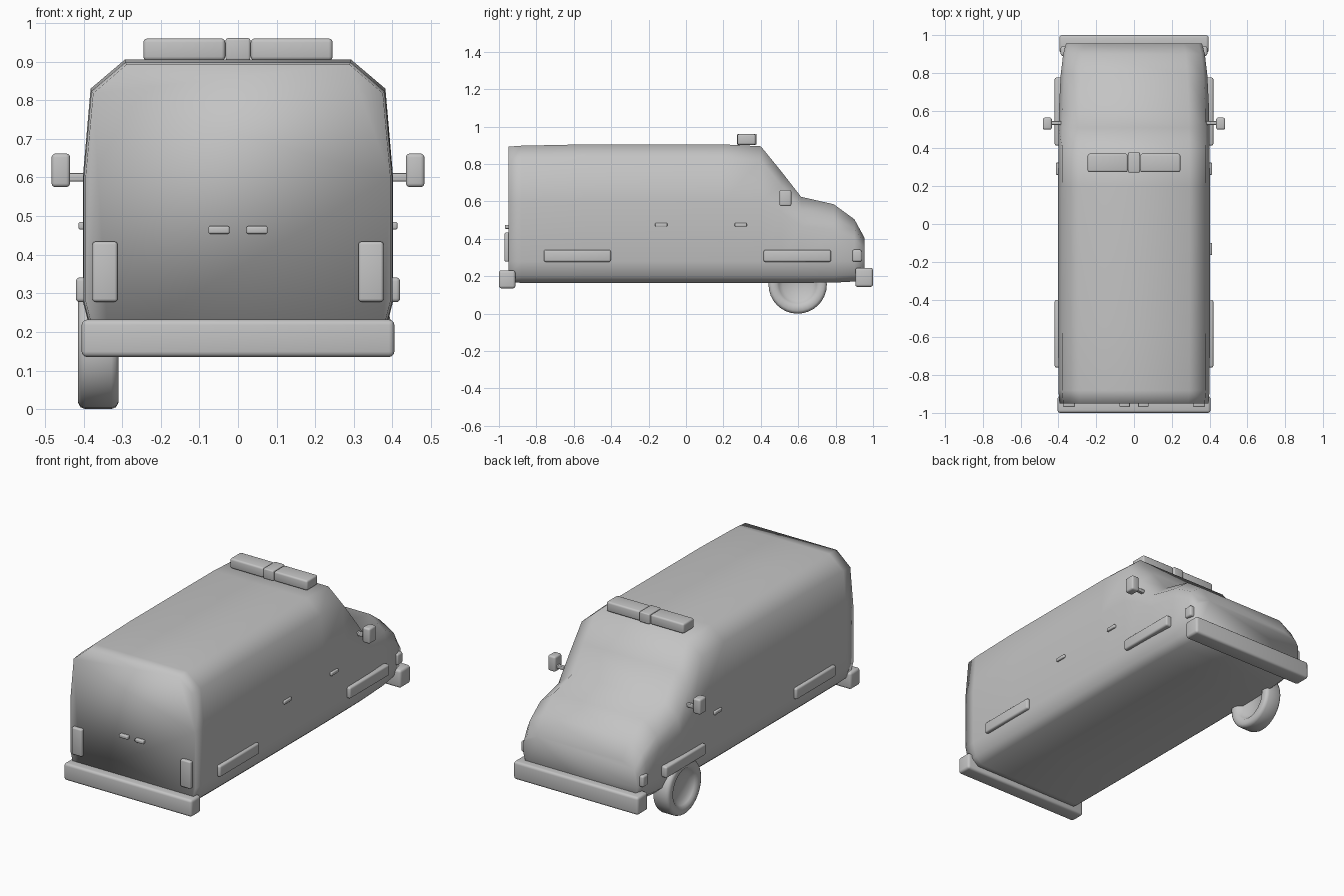
import bpy, bmesh, math

cube = bpy.data.objects.get("Cube")
if cube:
    bpy.data.objects.remove(cube, do_unlink=True)

paint = bpy.data.materials.new("plain grey")
paint.use_nodes = True
grey = (0.55, 0.55, 0.55, 1)
paint.diffuse_color = grey
paint.node_tree.nodes["Principled BSDF"].inputs["Base Color"].default_value = grey


def finish(name, bm, smooth=True):
    bmesh.ops.recalc_face_normals(bm, faces=bm.faces[:])
    mesh = bpy.data.meshes.new(name)
    for f in bm.faces:
        f.smooth = smooth
    bm.to_mesh(mesh)
    bm.free()
    mesh.materials.append(paint)
    ob = bpy.data.objects.new(name, mesh)
    bpy.context.collection.objects.link(ob)
    return ob


def box(name, x, y, z, bevel=0.01):
    """Rounded box from (min, max) ranges."""
    bm = bmesh.new()
    bmesh.ops.create_cube(bm, size=1)
    for v in bm.verts:
        for i, (lo, hi) in enumerate((x, y, z)):
            v.co[i] = (lo + hi) / 2 + v.co[i] * (hi - lo)
    bmesh.ops.bevel(bm, geom=bm.edges[:], offset=bevel, segments=3,
                    profile=0.5, affect='EDGES')
    return finish(name, bm)


def pair(name, x, y, z, bevel=0.01):
    box(name + "_left", x, y, z, bevel)
    box(name + "_right", (-x[1], -x[0]), y, z, bevel)


# Body: cross-sections (y, roof height, half width, floor height) joined by quads
stations = [
    (-0.95, 0.893, 0.395, 0.168), (-0.88, 0.898, 0.4, 0.165),
    (-0.55, 0.905, 0.402, 0.165), (0.2, 0.905, 0.402, 0.165),
    (0.4, 0.895, 0.4, 0.165), (0.51, 0.76, 0.399, 0.165),
    (0.615, 0.625, 0.397, 0.165), (0.79, 0.585, 0.388, 0.166),
    (0.9, 0.505, 0.375, 0.172), (0.955, 0.405, 0.36, 0.18),
]


def section(top, w, floor):
    waist = min(0.6, 0.28 + (top - 0.28) * 0.55)
    drop = min(0.075, (top - waist) * 0.5)
    half = [(0.85 * w, floor), (0.95 * w, floor + 0.035), (w, 0.28), (w, waist),
            (0.95 * w, top - drop), (0.73 * w, top)]
    return half + [(-x, z) for x, z in reversed(half)]


bm = bmesh.new()
rings = [[bm.verts.new((x, y, z)) for x, z in section(top, w, floor)]
         for y, top, w, floor in stations]
for a, b in zip(rings, rings[1:]):
    for i in range(len(a)):
        j = (i + 1) % len(a)
        bm.faces.new((a[i], a[j], b[j], b[i]))
bm.faces.new(rings[0])
bm.faces.new(rings[-1])
finish("body", bm)

# Bumpers
box("nose_bumper", (-0.395, 0.395), (0.905, 1.0), (0.143, 0.245), 0.014)
box("tail_bumper", (-0.405, 0.405), (-1.0, -0.912), (0.135, 0.232), 0.014)

# Roof light bar
pair("roof_light", (0.033, 0.245), (0.275, 0.372), (0.903, 0.96))
box("roof_light_centre", (-0.032, 0.032), (0.272, 0.378), (0.903, 0.961), 0.006)

# Side mirrors
pair("mirror", (0.435, 0.483), (0.5, 0.563), (0.575, 0.662))
pair("mirror_arm", (0.37, 0.44), (0.525, 0.545), (0.59, 0.611), 0.004)

# Side trim strips
for tag, y in (("tail", (-0.76, -0.402)), ("nose", (0.415, 0.775))):
    pair(tag + "_side_strip", (0.36, 0.42), y, (0.277, 0.341))

# Door handles; the sliding door is on one side only
pair("cab_door_handle", (0.38, 0.413), (0.26, 0.325), (0.465, 0.485), 0.005)
box("sliding_door_handle", (0.38, 0.413), (-0.165, -0.1), (0.465, 0.485), 0.005)
pair("tail_door_handle", (0.022, 0.077), (-0.969, -0.94), (0.454, 0.474), 0.005)

# Lamps
pair("tail_lamp", (0.312, 0.377), (-0.97, -0.93), (0.278, 0.434), 0.008)
pair("head_lamp", (0.335, 0.388), (0.89, 0.94), (0.278, 0.342), 0.01)

# Single wheel: lathed tyre with a dished rim on both sides
outline = [(0.0, 0.022), (0.08, 0.022), (0.1, 0.04), (0.112, 0.052),
           (0.14, 0.052), (0.151, 0.046), (0.156, 0.034)]
outline += [(r, -x) for r, x in reversed(outline)]
bm = bmesh.new()
points = [bm.verts.new((x, 0, r)) for r, x in outline]
edges = [bm.edges.new(p) for p in zip(points, points[1:])]
bmesh.ops.spin(bm, geom=points + edges, cent=(0, 0, 0), axis=(1, 0, 0),
               angle=math.tau, steps=32)
bmesh.ops.remove_doubles(bm, verts=bm.verts[:], dist=0.0005)
wheel = finish("wheel", bm)
wheel.location = (-0.362, 0.597, 0.156)
